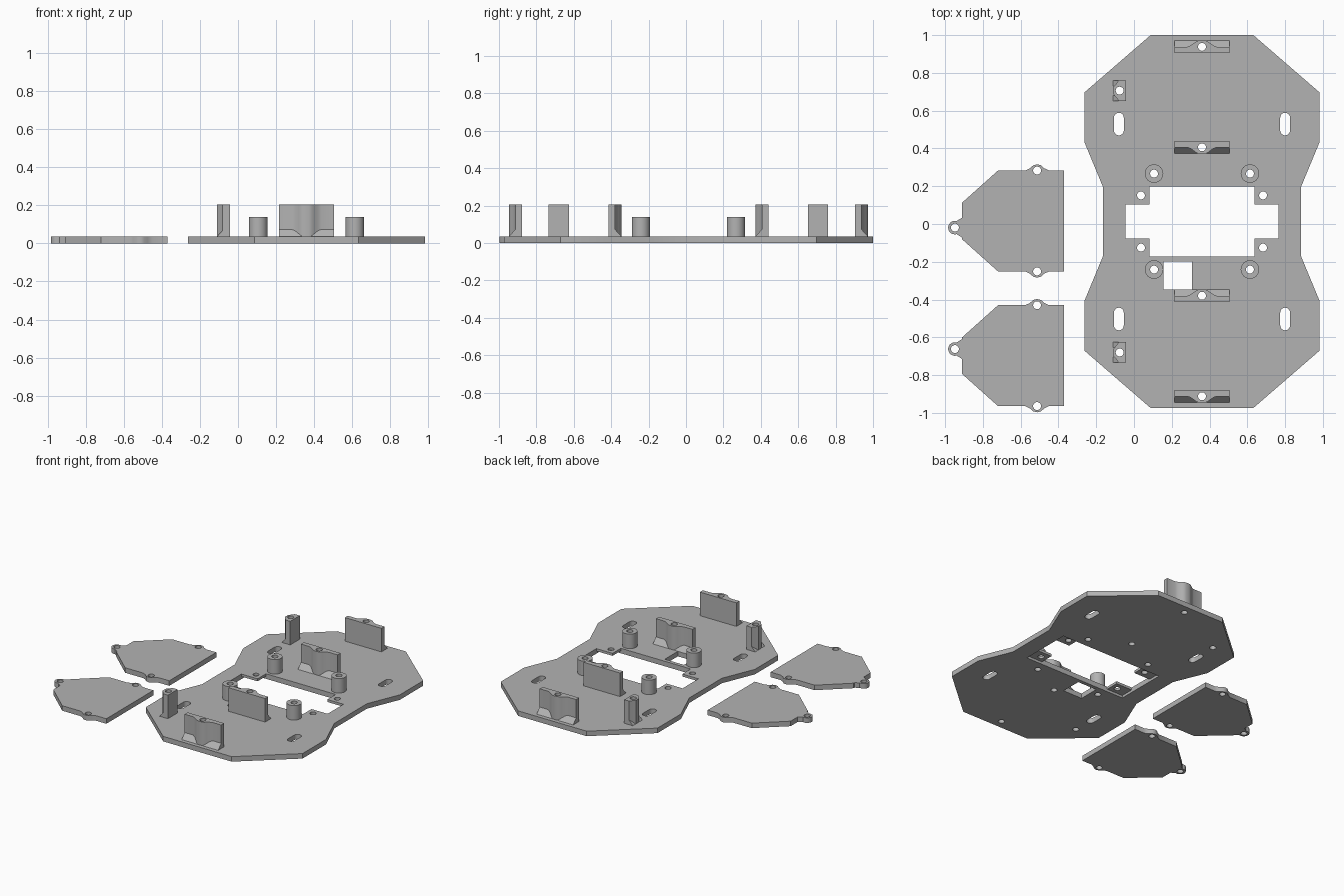
import bpy, bmesh, math
from mathutils import Matrix

if "Cube" in bpy.data.objects:
    bpy.data.objects.remove(bpy.data.objects["Cube"])

T = 0.036            # plate thickness
TOP = 0.205          # bracket top height
CX, CY = 0.36, 0.013  # centre of the main plate
R = 0.021            # screw hole radius

gray = bpy.data.materials.new("gray_plastic")
gray.diffuse_color = (0.45, 0.45, 0.45, 1)
gray.use_nodes = True
gray.node_tree.nodes["Principled BSDF"].inputs["Base Color"].default_value = gray.diffuse_color


def circle(x, y, r=R, n=24):
    return [(x + r * math.cos(2 * math.pi * i / n), y + r * math.sin(2 * math.pi * i / n)) for i in range(n)]


def rect(x0, y0, x1, y1):
    return [(x0, y0), (x1, y0), (x1, y1), (x0, y1)]


def slot(x, y, r, half):
    arc = [(r * math.cos(math.pi * i / 10), r * math.sin(math.pi * i / 10) + half - r) for i in range(11)]
    return [(x + a, y + b) for a, b in arc] + [(x - a, y - b) for a, b in arc]


def finish(name, bm, matrix):
    bmesh.ops.transform(bm, matrix=matrix, verts=bm.verts)
    bmesh.ops.remove_doubles(bm, verts=bm.verts, dist=1e-5)
    bmesh.ops.recalc_face_normals(bm, faces=bm.faces)
    me = bpy.data.meshes.new(name)
    bm.to_mesh(me)
    bm.free()
    me.materials.append(gray)
    ob = bpy.data.objects.new(name, me)
    bpy.context.collection.objects.link(ob)
    bpy.ops.object.select_all(action='DESELECT')
    ob.select_set(True)
    bpy.context.view_layer.objects.active = ob
    bpy.ops.object.shade_smooth_by_angle(angle=math.radians(30))
    return ob


def slab(name, loops, z0, z1, matrix=Matrix()):
    """Extrude a filled outline; the further loops are holes."""
    cu = bpy.data.curves.new(name, 'CURVE')
    cu.dimensions = '2D'
    cu.fill_mode = 'BOTH'
    cu.extrude = (z1 - z0) / 2
    for pts in loops:
        s = cu.splines.new('POLY')
        s.points.add(len(pts) - 1)
        for p, (x, y) in zip(s.points, pts):
            p.co = (x, y, 0, 1)
        s.use_cyclic_u = True
    tmp = bpy.data.objects.new(name + "_outline", cu)
    bpy.context.collection.objects.link(tmp)
    dg = bpy.context.evaluated_depsgraph_get()
    me = bpy.data.meshes.new_from_object(tmp.evaluated_get(dg))
    bm = bmesh.new()
    bm.from_mesh(me)
    bpy.data.objects.remove(tmp)
    bpy.data.curves.remove(cu)
    bpy.data.meshes.remove(me)
    return finish(name, bm, matrix @ Matrix.Translation((0, 0, (z0 + z1) / 2)))


def wedge(name, x0, x1, matrix):
    """Sloped foot in the recess of a bracket."""
    bm = bmesh.new()
    prof = [(-0.005, T), (0.034, T), (0, T + 0.038), (-0.005, T + 0.038)]
    a, b = ([bm.verts.new((x, y, z)) for y, z in prof] for x in (x0, x1))
    bm.faces.new(a)
    bm.faces.new(b)
    for i in range(4):
        j = (i + 1) % 4
        bm.faces.new((a[i], a[j], b[j], b[i]))
    finish(name, bm, matrix)


base = Matrix.Translation((CX, CY, 0))
SIGNS = [(sx, sy) for sx in (1, -1) for sy in (1, -1)]

# Brackets: x, y, facing angle, half width
brackets = [(0, 0.925, 0, 0.145), (0, 0.393, math.pi, 0.145),
            (0, -0.393, 0, 0.145), (0, -0.925, math.pi, 0.145),
            (-0.436, 0.693, math.pi / 2, 0.054), (-0.436, -0.693, math.pi / 2, 0.054)]

# Main plate outline: one quarter, mirrored around
q = [(0.272, 0.987), (0.622, 0.684), (0.622, 0.419), (0.525, 0.185)]
outline = q + [(x, -y) for x, y in q[::-1]]
outline += [(-x, -y) for x, y in q] + [(-x, y) for x, y in q[::-1]]
holes = [rect(-0.405, -0.185, 0.405, 0.185), rect(-0.205, -0.359, -0.053, -0.211)]
for sx, sy in SIGNS:
    holes.append(slot(sx * 0.44, sy * 0.516, 0.026, 0.06))
    holes.append(circle(sx * 0.254, sy * 0.254))
holes += [circle(x, y) for x, y, a, w in brackets]
slab("main_plate", [outline] + holes, 0, T, base)

# Thin corner tabs in the window, and round standoffs
for sx, sy in SIGNS:
    slab("window_tab", [rect(sx * 0.277, sy * 0.09, sx * 0.405, sy * 0.185),
                        circle(sx * 0.323, sy * 0.138)], T / 2, T, base)
    x, y = sx * 0.254, sy * 0.254
    slab("standoff", [circle(x, y, 0.049, 32), circle(x, y)], T, 0.14, base)

# Upright brackets: thin wall with a central screw boss
for x, y, ang, w in brackets:
    m = base @ Matrix.Translation((x, y, 0)) @ Matrix.Rotation(ang, 4, 'Z')
    if w > 0.1:
        side = [(w, 0), (0.078, 0), (0.06, 0.007), (0.04, 0.021), (0.028, 0.03), (0.014, 0.034)]
    else:
        side = [(w, 0.005), (0.034, 0.02), (0.018, 0.034)]
    body = [(-w, -0.034), (w, -0.034)] + side + [(-a, b) for a, b in side[::-1]]
    slab("bracket", [body, circle(0, 0)], T, TOP, m)
    for s in (1, -1):
        wedge("bracket_foot", s * 0.025, s * w, m)

# Two loose wing plates, mirrored copies
ear = [(0.063, 0), (0.038, 0.012), (0.02, 0.028), (0, 0.033), (-0.02, 0.028), (-0.038, 0.012), (-0.063, 0)]
EX, H = -0.513, 0.267
tab = [(-0.948 + 0.036 * math.cos(math.radians(t)), -0.035 + 0.036 * math.sin(math.radians(t)))
       for t in range(75, 286, 15)]
wing = [(-0.37, -H), (-0.37, H)] + [(EX + a, H + b) for a, b in ear]
wing += [(-0.72, H), (-0.91, 0.097), (-0.91, 0.018)] + tab
wing += [(-0.91, -0.088), (-0.91, -0.097), (-0.72, -H)]
wing += [(EX + a, -H - b) for a, b in ear[::-1]]
wing_holes = [circle(EX, H), circle(EX, -H), circle(-0.948, -0.035)]
for y, s in ((0.016, 1), (-0.697, -1)):
    loops = [[(a, y + s * b) for a, b in l] for l in [wing] + wing_holes]
    slab("wing_plate", loops, 0, T)
